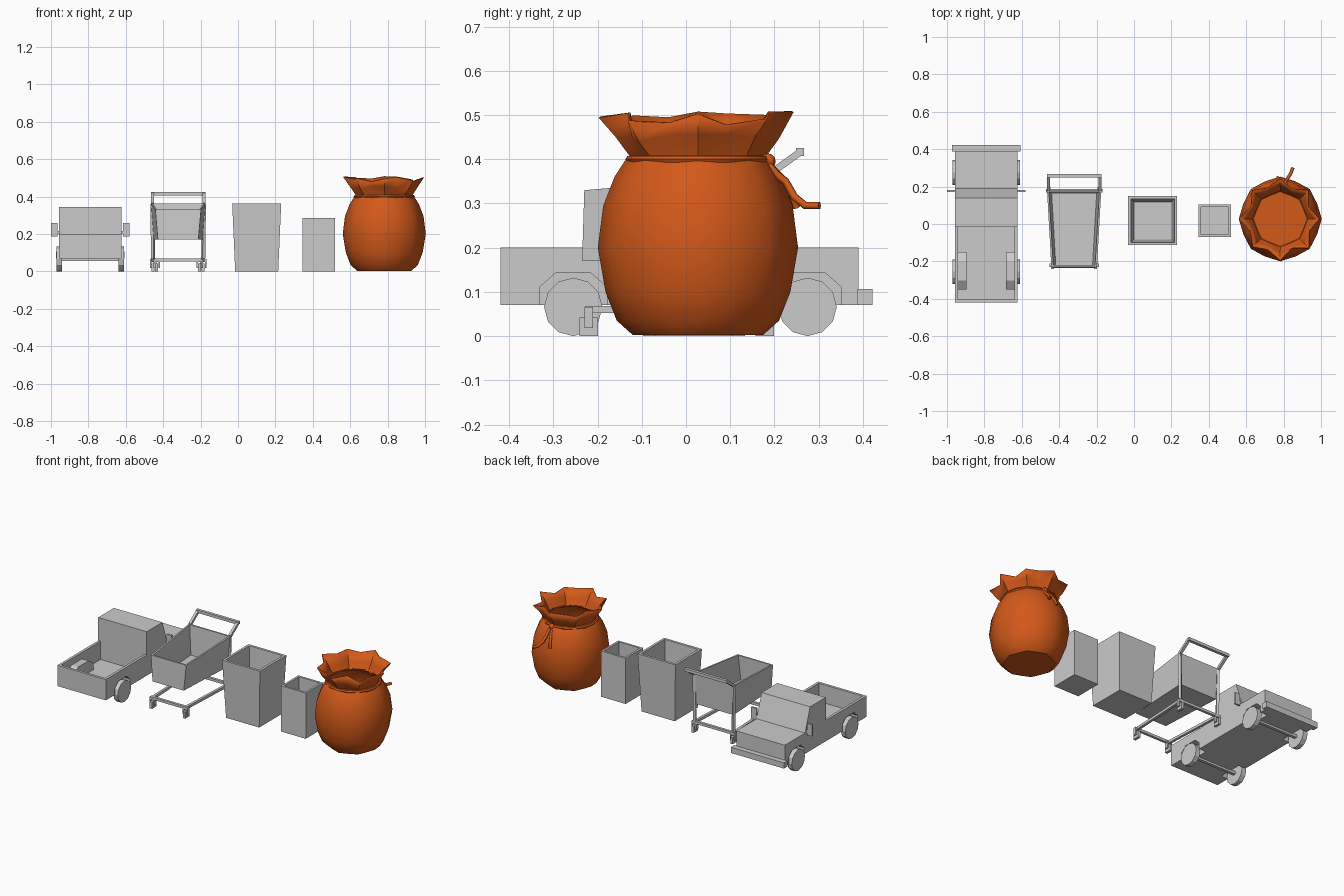
import bpy, bmesh, math, random
from mathutils import Vector

if "Cube" in bpy.data.objects:
    bpy.data.objects.remove(bpy.data.objects["Cube"])

random.seed(4)


def make(name, verts, faces):
    me = bpy.data.meshes.new(name)
    me.from_pydata([tuple(v) for v in verts], [], faces)
    bm = bmesh.new()
    bm.from_mesh(me)
    bmesh.ops.recalc_face_normals(bm, faces=bm.faces)
    bm.to_mesh(me)
    bm.free()
    ob = bpy.data.objects.new(name, me)
    bpy.context.collection.objects.link(ob)
    return ob


def prism(name, profile, x0, x1):
    """Extrude a (y, z) side profile along x."""
    n = len(profile)
    v = [(x, y, z) for x in (x0, x1) for y, z in profile]
    f = [list(range(n)), list(range(n, 2 * n))]
    f += [(i, (i + 1) % n, n + (i + 1) % n, n + i) for i in range(n)]
    return make(name, v, f)


def box(name, x0, x1, y0, y1, z0, z1):
    return prism(name, [(y0, z0), (y1, z0), (y1, z1), (y0, z1)], x0, x1)


def bar(name, a, b, w):
    """Square rod between two points."""
    a, b = Vector(a), Vector(b)
    h, d = w / 2, (b - a)
    ob = box(name, -h, h, -h, h, 0, d.length)
    ob.location = a
    ob.rotation_euler = d.to_track_quat('Z', 'Y').to_euler()
    return ob


def open_bin(name, bottom, top, t):
    """Hollow open container from four bottom and four top corners."""
    def inset(ring, dz):
        c = sum((Vector(p) for p in ring), Vector()) / 4
        return [Vector((p[0] + math.copysign(t, c.x - p[0]),
                        p[1] + math.copysign(t, c.y - p[1]), p[2] + dz)) for p in ring]
    rings = [bottom, top, inset(top, 0), inset(bottom, t)]
    v = [p for r in rings for p in r]
    f = [(0, 1, 2, 3), (12, 13, 14, 15)]
    for r in range(3):
        f += [(4 * r + i, 4 * r + (i + 1) % 4, 4 * r + 4 + (i + 1) % 4, 4 * r + 4 + i) for i in range(4)]
    return make(name, v, f)


def rect(cx, cy, h, z):
    return [(cx - h, cy - h, z), (cx + h, cy - h, z), (cx + h, cy + h, z), (cx - h, cy + h, z)]


def cut(ob, cutters):
    bpy.context.view_layer.objects.active = ob
    for c in cutters:
        m = ob.modifiers.new("cut", 'BOOLEAN')
        m.operation, m.object, m.solver = 'DIFFERENCE', c, 'EXACT'
        bpy.ops.object.modifier_apply(modifier=m.name)


# ---- pickup truck ----
TX = -0.79
body = prism("truck_body", [(-0.42, 0.07), (0.39, 0.07), (0.39, 0.2), (0.19, 0.2),
                            (0.14, 0.345), (-0.015, 0.345), (-0.015, 0.2), (-0.42, 0.2)],
             TX - 0.168, TX + 0.168)
bed = box("bed_cutter", TX - 0.152, TX + 0.152, -0.404, -0.015, 0.086, 0.5)


def arch(y, r, z0, top):
    return [(y - r, z0), (y + r, z0), (y + r, top - 0.032), (y + r * 0.52, top),
            (y - r * 0.52, top), (y - r, top - 0.032)]


arches, housings = [], []
for s in (-1, 1):
    for y in (-0.255, 0.275):
        arches.append(prism("arch_cutter", arch(y, 0.076, 0.03, 0.143), TX + s * 0.12, TX + s * 0.2))
    housings.append(prism("bed_wheel_housing", arch(-0.25, 0.1, 0.08, 0.16),
                          TX + s * 0.106, TX + s * 0.156))
cut(body, [bed] + arches)
for i, h in enumerate(housings):
    cut(h, [arches[i * 2]])
for c in [bed] + arches:
    bpy.data.objects.remove(c)

box("truck_bumper", TX - 0.184, TX + 0.184, 0.388, 0.422, 0.07, 0.106)
for y, label in ((-0.255, "rear"), (0.275, "front")):
    bar(label + "_axle", (TX - 0.16, y, 0.066), (TX + 0.16, y, 0.066), 0.018)
    for s in (-1, 1):
        bpy.ops.mesh.primitive_cylinder_add(vertices=12, radius=0.066, depth=0.03,
                                            location=(TX + s * 0.166, y, 0.066),
                                            rotation=(0, math.pi / 2, 0))
        bpy.context.object.name = label + "_truck_wheel"
for s in (-1, 1):
    box("wing_mirror", TX + s * 0.175, TX + s * 0.21, 0.172, 0.183, 0.187, 0.26)
    box("mirror_stem", TX + s * 0.155, TX + s * 0.178, 0.174, 0.182, 0.2, 0.215)

# ---- shopping cart ----
CX = -0.32


def quad(hf, hb, yf, yb, zf, zb):
    return [(CX - hf, yf, zf), (CX + hf, yf, zf), (CX + hb, yb, zb), (CX - hb, yb, zb)]


open_bin("cart_basket", quad(0.108, 0.13, -0.235, 0.172, 0.17, 0.17),
         quad(0.122, 0.145, -0.23, 0.182, 0.33, 0.363), 0.01)
for s in (-1, 1):
    foot, grip = (CX + s * 0.134, 0.178, 0.06), (CX + s * 0.138, 0.258, 0.416)
    shoulder = (CX + s * 0.138, 0.18, 0.36)
    nose = (CX + s * 0.115, -0.22, 0.06)
    bar("cart_post", foot, shoulder, 0.016)
    bar("cart_handle_arm", shoulder, grip, 0.016)
    bar("cart_base_rail", foot, nose, 0.016)
    for x, y, _ in (foot, nose):
        box("castor_wheel", x - 0.008, x + 0.008, y - 0.021, y + 0.021, 0, 0.042)
        for o in (-0.013, 0.013):
            box("castor_fork", x + o - 0.004, x + o + 0.004, y - 0.01, y + 0.01, 0.018, 0.062)
        box("castor_plate", x - 0.017, x + 0.017, y - 0.01, y + 0.01, 0.05, 0.066)
bar("cart_handle", (CX - 0.146, 0.258, 0.416), (CX + 0.146, 0.258, 0.416), 0.018)
bar("cart_base_front", (CX - 0.12, -0.22, 0.06), (CX + 0.12, -0.22, 0.06), 0.016)
bar("cart_base_back", (CX - 0.138, 0.178, 0.06), (CX + 0.138, 0.178, 0.06), 0.016)

# ---- two bins ----
open_bin("large_bin", rect(0.1, 0.018, 0.115, 0), rect(0.1, 0.018, 0.131, 0.363), 0.015)
open_bin("small_bin", rect(0.432, 0.017, 0.086, 0), rect(0.432, 0.017, 0.086, 0.286), 0.013)

# ---- tied sack ----
orange = bpy.data.materials.new("sack_orange")
orange.diffuse_color = (0.65, 0.1, 0.01, 1)
orange.use_nodes = True
orange.node_tree.nodes["Principled BSDF"].inputs["Base Color"].default_value = orange.diffuse_color
SX, SY, N = 0.782, 0.027, 16
# radius, height, in-between vertex ratio
profile = [(0.145, 0.003, 0.94), (0.18, 0.035, 0.95), (0.205, 0.1, 0.96), (0.222, 0.2, 0.96),
           (0.21, 0.295, 0.96), (0.185, 0.36, 0.96), (0.163, 0.395, 0.96), (0.152, 0.408, 0.93),
           (0.185, 0.445, 0.86), (0.226, 0.482, 0.8)]
verts, faces = [], []
for k, (r, z, mid) in enumerate(profile):
    rim = max(0, k - 7) / 2
    for i in range(N):
        a = 2 * math.pi * i / N
        q = r * (mid if i % 2 else 1) * (1 - rim * random.uniform(0, 0.08))
        dz = rim * random.uniform(-0.012, 0.026)
        verts.append((SX + q * math.cos(a), SY + q * 1.02 * math.sin(a), z + dz))
for k in range(len(profile) - 1):
    faces += [(k * N + i, k * N + (i + 1) % N, (k + 1) * N + (i + 1) % N, (k + 1) * N + i)
              for i in range(N)]
faces.append(list(range(N)))
sack = make("sack", verts, faces)
sol = sack.modifiers.new("cloth", 'SOLIDIFY')
sol.thickness, sol.offset = 0.005, -1

bpy.ops.mesh.primitive_torus_add(major_segments=16, minor_segments=6, major_radius=0.155,
                                 minor_radius=0.009, location=(SX, SY, 0.4))
cord = bpy.context.object
cord.name = "sack_cord"


def ribbon(name, pts, w):
    cu = bpy.data.curves.new(name, 'CURVE')
    cu.dimensions = '3D'
    cu.bevel_depth, cu.bevel_resolution = w, 1
    cu.use_fill_caps = True
    sp = cu.splines.new('POLY')
    sp.points.add(len(pts) - 1)
    for p, c in zip(sp.points, pts):
        p.co = (*c, 1)
    ob = bpy.data.objects.new(name, cu)
    bpy.context.collection.objects.link(ob)
    return ob


tails = [ribbon("cord_tail_long", [(0.805, 0.18, 0.395), (0.815, 0.205, 0.365), (0.81, 0.225, 0.35),
                                   (0.822, 0.245, 0.315), (0.838, 0.27, 0.295), (0.85, 0.302, 0.295)], 0.009),
         ribbon("cord_tail_short", [(0.795, 0.18, 0.395), (0.785, 0.215, 0.36), (0.775, 0.238, 0.325),
                                    (0.768, 0.25, 0.29)], 0.008)]
bpy.ops.mesh.primitive_uv_sphere_add(segments=8, ring_count=6, radius=0.018, location=(0.8, 0.185, 0.395))
knot = bpy.context.object
knot.name = "cord_knot"

for ob in [sack, cord, knot] + tails:
    ob.data.materials.append(orange)
for ob in (sack, cord, knot):
    bpy.ops.object.select_all(action='DESELECT')
    ob.select_set(True)
    bpy.context.view_layer.objects.active = ob
    bpy.ops.object.shade_smooth_by_angle(angle=math.radians(35))
